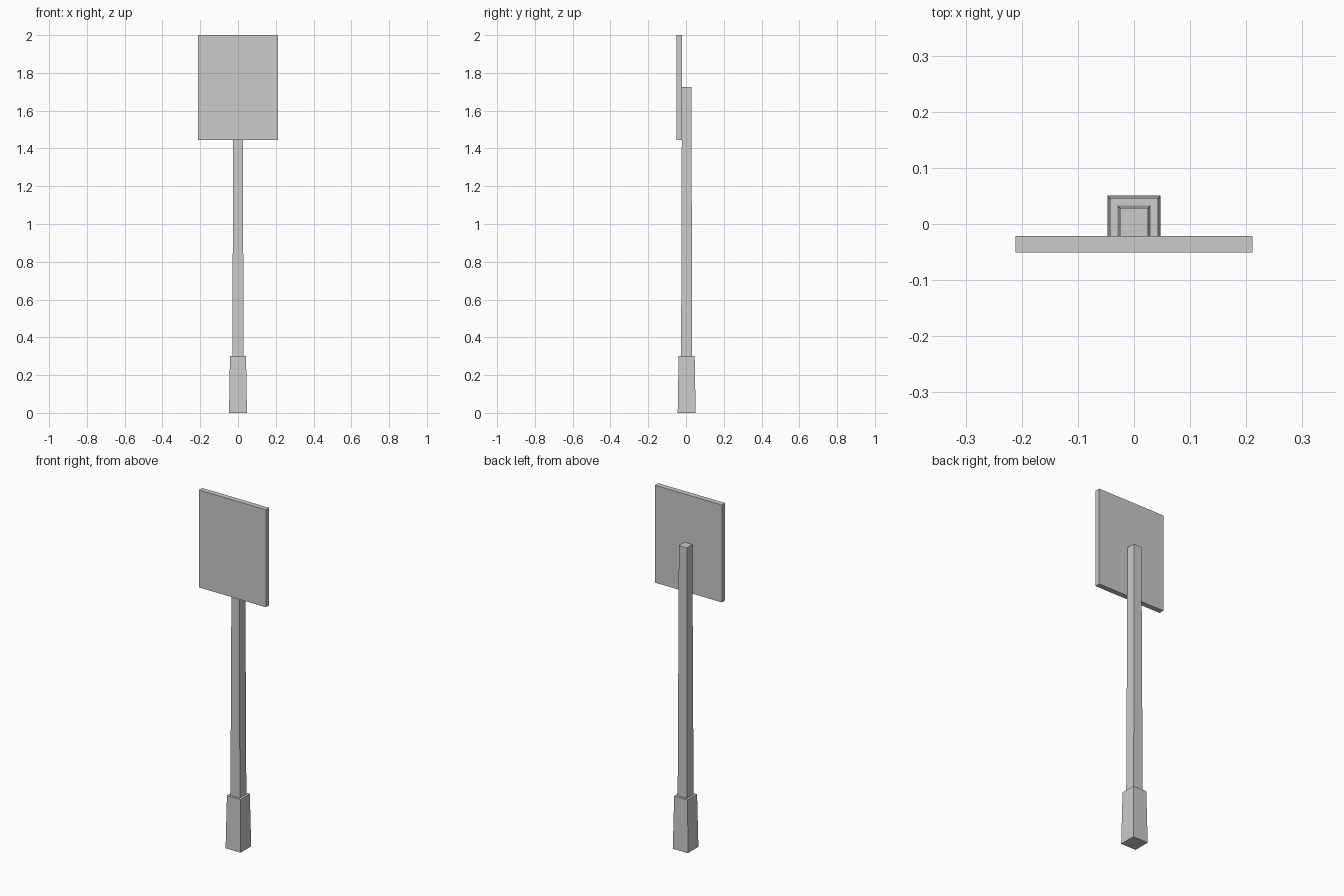
import bpy, bmesh

if "Cube" in bpy.data.objects:
    bpy.data.objects.remove(bpy.data.objects["Cube"])

POST_Y = 0.0035  # the post axis sits slightly behind the centre


def tapered_box(name, centre, z0, z1, bottom, top):
    """Box whose bottom and top rectangles have half sizes (hx, hy)."""
    bm = bmesh.new()
    bmesh.ops.create_cube(bm, size=2)
    for v in bm.verts:
        hx, hy = top if v.co.z > 0 else bottom
        v.co = (centre[0] + v.co.x * hx, centre[1] + v.co.y * hy,
                z1 if v.co.z > 0 else z0)
    mesh = bpy.data.meshes.new(name)
    bm.to_mesh(mesh)
    bm.free()
    obj = bpy.data.objects.new(name, mesh)
    bpy.context.collection.objects.link(obj)
    return obj


# Wide tapered foot
tapered_box("base", (0, POST_Y), 0, 0.30, (0.0475, 0.0475), (0.0425, 0.0425))

# Slender tapered post standing on the foot
tapered_box("post", (0, POST_Y), 0.30, 1.725, (0.0295, 0.0295), (0.025, 0.025))

# Flat panel fixed to the front of the post
tapered_box("sign_panel", (0, -0.036), 1.445, 2.0, (0.2115, 0.0148), (0.2115, 0.0148))
